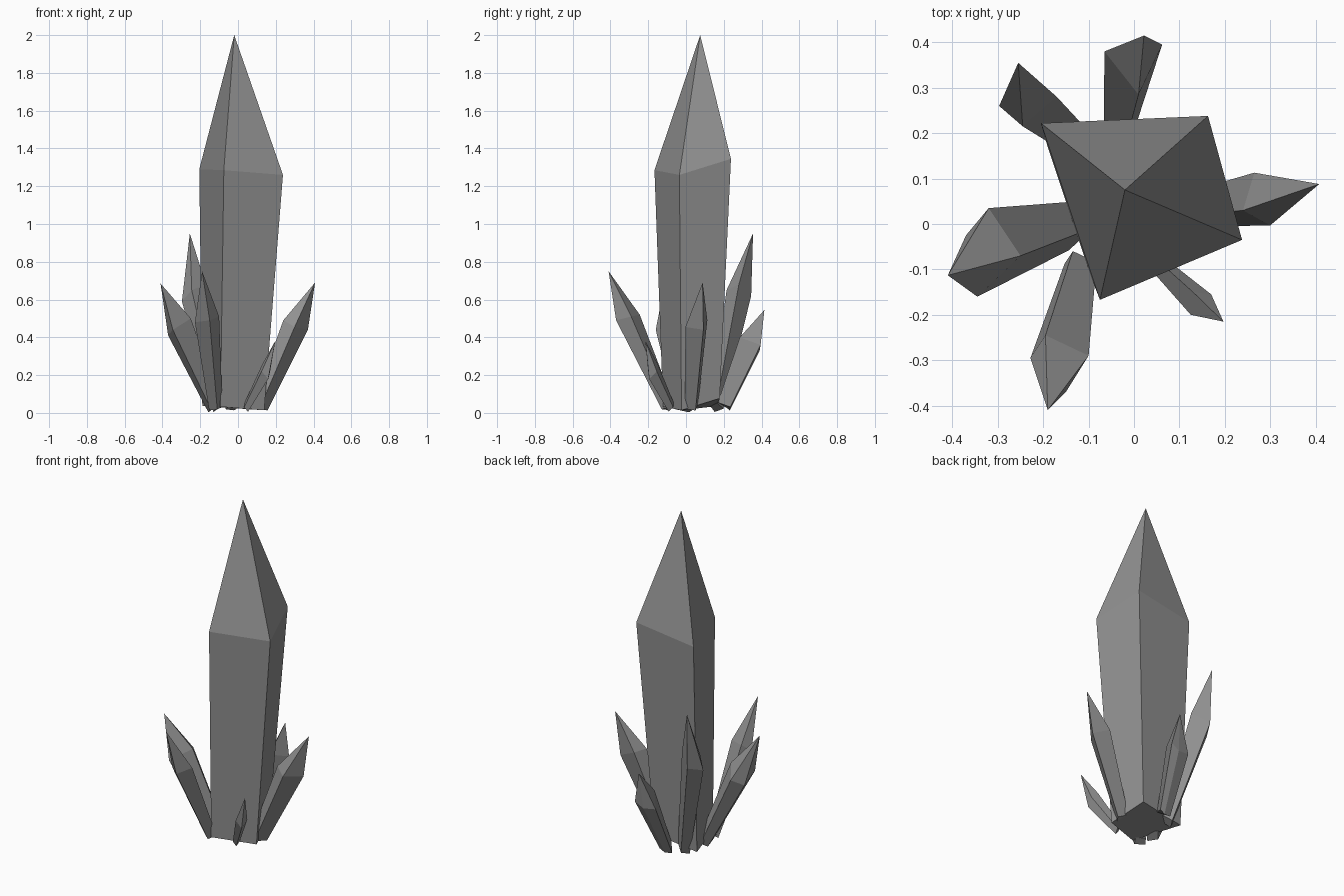
import bpy
import bmesh
from mathutils import Vector

# Remove the default object
default_cube = bpy.data.objects.get("Cube")
if default_cube:
    bpy.data.objects.remove(default_cube, do_unlink=True)

# Single stone colour
stone = bpy.data.materials.new("grey_crystal")
stone.use_nodes = True
grey = (.28, .28, .28, 1)
stone.diffuse_color = grey
for node in stone.node_tree.nodes:
    if node.type == "BSDF_PRINCIPLED":
        node.inputs["Base Color"].default_value = grey


def crystal(name, tip, shoulder, base_centre, taper):
    """Four-sided shard: a pointed cap above a shaft that narrows to its base.

    The base is a scaled copy of the shoulder ring, moved to base_centre.
    """
    bm = bmesh.new()
    ring = [Vector(corner) for corner in shoulder]
    middle = sum(ring, Vector()) / len(ring)
    foot = [Vector(base_centre) + (corner - middle) * taper for corner in ring]

    top = bm.verts.new(tip)
    upper = [bm.verts.new(corner) for corner in ring]
    lower = [bm.verts.new(corner) for corner in foot]
    count = len(ring)
    for i in range(count):
        following = (i + 1) % count
        bm.faces.new((upper[i], upper[following], top))
        bm.faces.new((lower[i], lower[following], upper[following], upper[i]))
    bm.faces.new(lower)
    bmesh.ops.recalc_face_normals(bm, faces=bm.faces)

    mesh = bpy.data.meshes.new(name)
    bm.to_mesh(mesh)
    bm.free()
    mesh.materials.append(stone)
    shard = bpy.data.objects.new(name, mesh)
    bpy.context.collection.objects.link(shard)
    return shard


# Tall central crystal
crystal("main_crystal", tip=(-.02, .075, 2),
        shoulder=[(-.205, .222, 1.29), (-.075, -.167, 1.285),
                  (.238, -.035, 1.26), (.163, .238, 1.345)],
        base_centre=(-.015, .05, .04), taper=.74)

# Ring of small crystals leaning outwards
crystal("front_crystal", tip=(-.19, -.41, .75),
        shoulder=[(-.15, -.37, .49), (-.1, -.29, .51),
                  (-.195, -.245, .52), (-.228, -.295, .48)],
        base_centre=(-.12, -.09, .025), taper=.55)

crystal("right_crystal", tip=(-.41, -.113, .685),
        shoulder=[(-.37, -.025, .41), (-.345, -.16, .44),
                  (-.25, -.07, .5), (-.32, .035, .45)],
        base_centre=(-.13, 0, .025), taper=.55)

crystal("back_right_crystal", tip=(-.255, .355, .95),
        shoulder=[(-.25, .345, .62), (-.297, .26, .59),
                  (-.245, .215, .65), (-.17, .28, .68)],
        base_centre=(-.1, .16, .03), taper=.55)

crystal("back_crystal", tip=(.022, .415, .545),
        shoulder=[(.062, .395, .36), (.01, .285, .4),
                  (-.065, .38, .34), (.01, .39, .33)],
        base_centre=(-.025, .215, .03), taper=.6)

crystal("left_crystal", tip=(.408, .088, .69),
        shoulder=[(.3, -.003, .455), (.37, .092, .44),
                  (.265, .113, .49), (.24, .03, .49)],
        base_centre=(.11, .03, .03), taper=.6)

crystal("front_left_crystal", tip=(.197, -.215, .38),
        shoulder=[(.17, -.155, .22), (.13, -.15, .26),
                  (.125, -.2, .22), (.16, -.195, .18)],
        base_centre=(.045, -.08, .03), taper=.6)
